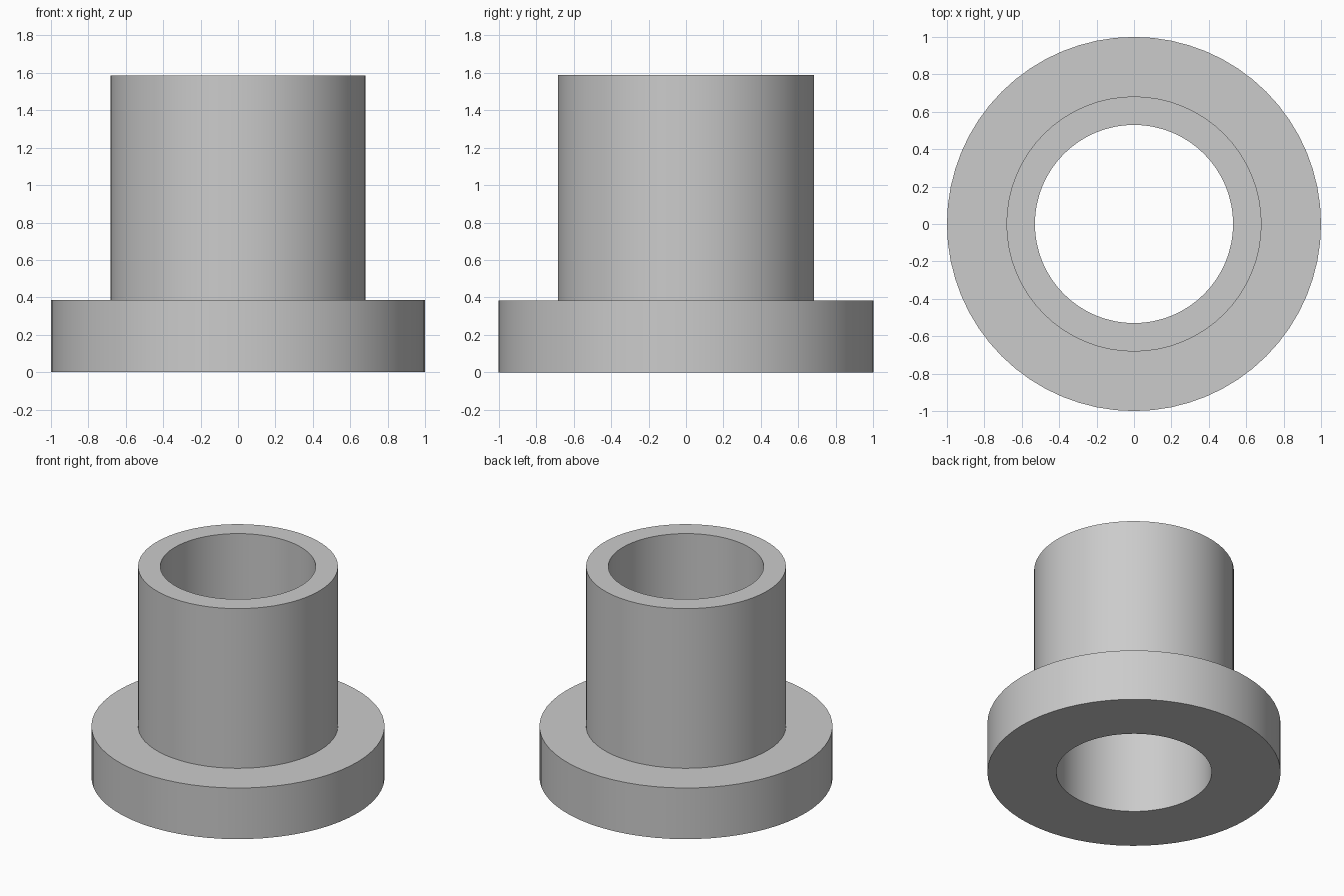
import bpy
import bmesh
import math

cube = bpy.data.objects.get("Cube")
if cube:
    bpy.data.objects.remove(cube, do_unlink=True)

SEGMENTS = 64
BORE, BARREL, FLANGE = 0.53, 0.682, 1.0
FLANGE_TOP, TOP = 0.385, 1.587

grey = bpy.data.materials.new("plain grey")
grey.use_nodes = True
colour = (0.6, 0.6, 0.6, 1)
grey.diffuse_color = colour
grey.node_tree.nodes["Principled BSDF"].inputs["Base Color"].default_value = colour


def lathe(name, profile):
    """Revolve a closed (radius, height) profile around z."""
    bm = bmesh.new()
    verts = [bm.verts.new((r, 0, z)) for r, z in profile]
    edges = [bm.edges.new((a, b)) for a, b in zip(verts, verts[1:] + verts[:1])]
    bmesh.ops.spin(bm, geom=verts + edges, cent=(0, 0, 0), axis=(0, 0, 1),
                   angle=math.tau, steps=SEGMENTS, use_merge=True)
    bmesh.ops.remove_doubles(bm, verts=bm.verts, dist=1e-5)
    bmesh.ops.recalc_face_normals(bm, faces=bm.faces)
    mesh = bpy.data.meshes.new(name)
    bm.to_mesh(mesh)
    bm.free()
    mesh.materials.append(grey)
    obj = bpy.data.objects.new(name, mesh)
    bpy.context.collection.objects.link(obj)
    bpy.ops.object.select_all(action="DESELECT")
    obj.select_set(True)
    bpy.context.view_layer.objects.active = obj
    bpy.ops.object.shade_smooth_by_angle(angle=math.radians(30))
    return obj


# Flanged sleeve: wide collar, narrower barrel, straight through bore
lathe("flanged_bushing", [
    (BORE, 0), (FLANGE, 0), (FLANGE, FLANGE_TOP),
    (BARREL, FLANGE_TOP), (BARREL, TOP), (BORE, TOP),
])
